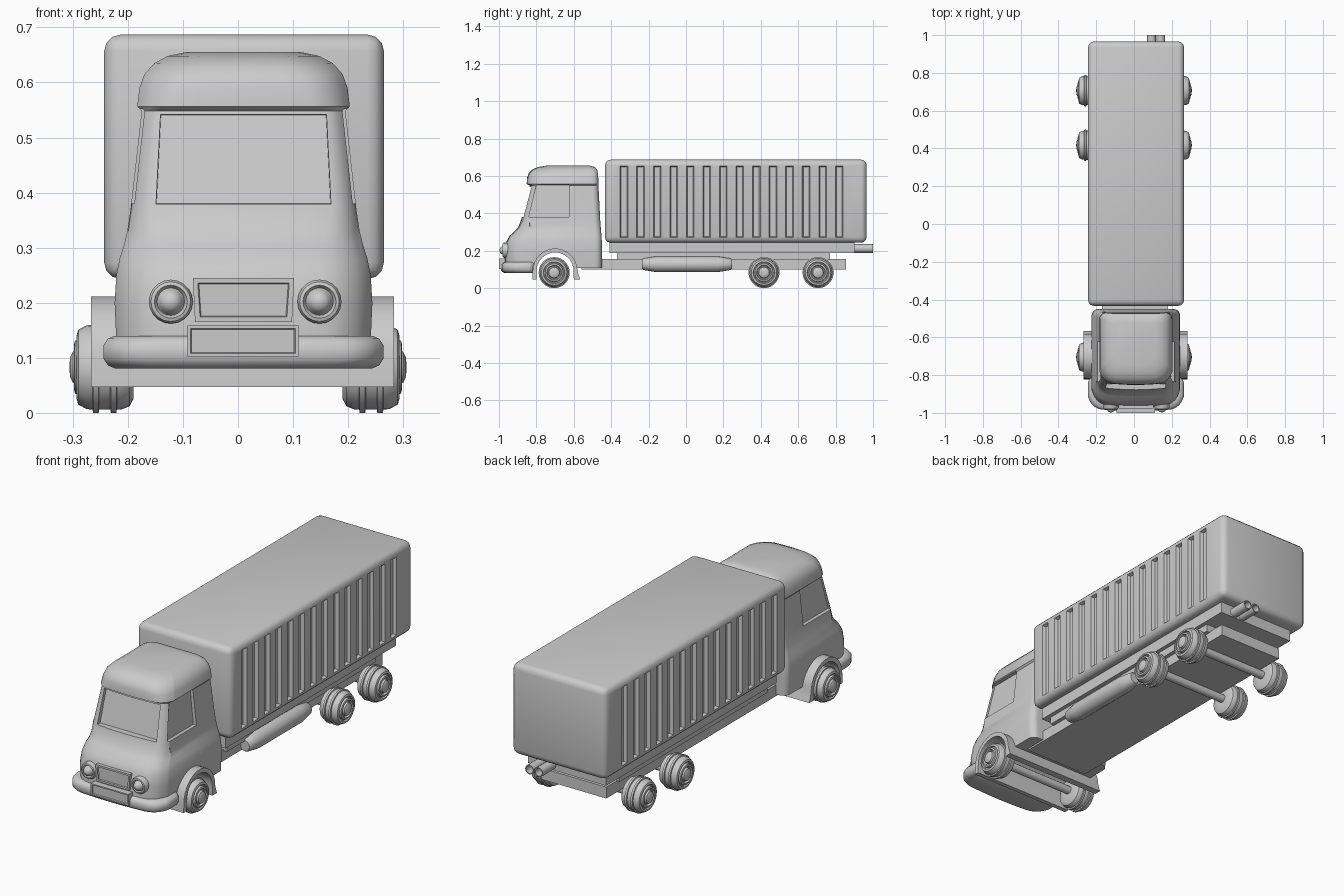
import bpy, bmesh, math
from mathutils import Vector

if "Cube" in bpy.data.objects:
    bpy.data.objects.remove(bpy.data.objects["Cube"])

CX = 0.01  # cab and container sit slightly off the wheel centre line


def finish(name, bm, angle=35, bevel=0, segs=2):
    bmesh.ops.recalc_face_normals(bm, faces=bm.faces)
    me = bpy.data.meshes.new(name)
    bm.to_mesh(me)
    bm.free()
    ob = bpy.data.objects.new(name, me)
    bpy.context.collection.objects.link(ob)
    if bevel:
        m = ob.modifiers.new("bevel", 'BEVEL')
        m.width, m.segments, m.limit_method = bevel, segs, 'ANGLE'
        apply(ob, m)
    smooth(ob, angle)
    return ob


def select(ob):
    bpy.ops.object.select_all(action='DESELECT')
    ob.select_set(True)
    bpy.context.view_layer.objects.active = ob


def apply(ob, mod):
    select(ob)
    bpy.ops.object.modifier_apply(modifier=mod.name)


def smooth(ob, angle=35):
    select(ob)
    bpy.ops.object.shade_smooth_by_angle(angle=math.radians(angle))


def bridge(bm, rings, caps=True):
    loops = [[bm.verts.new(p) for p in r] for r in rings]
    n = len(loops[0])
    for a, b in zip(loops, loops[1:]):
        for i in range(n):
            bm.faces.new((a[i], a[(i + 1) % n], b[(i + 1) % n], b[i]))
    if caps:
        bm.faces.new(loops[0])
        bm.faces.new(loops[-1])


def loft(name, rings, **kw):
    bm = bmesh.new()
    bridge(bm, rings)
    return finish(name, bm, **kw)


def box(name, x0, x1, y0, y1, z0, z1, **kw):
    ring = lambda z: [(x0, y0, z), (x1, y0, z), (x1, y1, z), (x0, y1, z)]
    return loft(name, [ring(z0), ring(z1)], **kw)


def lathe(name, profile, axis, loc, segs=24, flip=1):
    """Revolve (radius, offset) pairs about the x or y axis."""
    rings = []
    for r, a in profile:
        ring = []
        for i in range(segs):
            t = math.tau * i / segs
            c, s = r * math.cos(t), r * math.sin(t)
            p = (a * flip, c, s) if axis == 'x' else (c, a * flip, s)
            ring.append(Vector(loc) + Vector(p))
        rings.append(ring)
    return loft(name, rings)


def cut(ob, cutters):
    for c in cutters:
        m = ob.modifiers.new("cut", 'BOOLEAN')
        m.operation, m.object, m.solver = 'DIFFERENCE', c, 'EXACT'
        apply(ob, m)
        bpy.data.objects.remove(c, do_unlink=True)
    smooth(ob)


def outline(z, hw, yf, yb, rf, rb=0.035, bow=0.015):
    """Rounded rectangle in plan with a gently bowed front."""
    pts = []
    corners = [(hw - rb, yb - rb, rb, 0), (-hw + rb, yb - rb, rb, 90),
               (-hw + rf, yf + rf, rf, 180), (hw - rf, yf + rf, rf, 270)]
    for cx, cy, r, a0 in corners:
        for k in range(7):
            t = math.radians(a0 + 15 * k)
            pts.append([cx + r * math.cos(t), cy + r * math.sin(t)])
        if a0 == 180:
            w = hw - rf
            pts += [[w * f, yf] for f in (-0.67, -0.33, 0, 0.33, 0.67)]
    out = []
    for x, y in pts:
        if y < yf + rf:
            y += bow * (x / hw) ** 2
        out.append((x + CX, y, z))
    return out


# cab shell, lofted upwards: z, half width, front y, back y, front corner radius
cab = loft("cab", [outline(*s) for s in [
    (.108, .230, -.970, -.450, .09), (.20, .234, -.970, -.450, .09),
    (.25, .231, -.960, -.450, .09), (.28, .225, -.943, -.452, .085),
    (.305, .217, -.915, -.454, .075), (.33, .211, -.895, -.456, .06),
    (.37, .205, -.880, -.459, .045), (.548, .185, -.835, -.468, .04),
    (.556, .193, -.852, -.468, .07), (.59, .189, -.850, -.469, .08),
    (.615, .180, -.841, -.471, .08), (.635, .162, -.820, -.475, .08),
    (.648, .138, -.790, -.487, .075), (.655, .105, -.745, -.515, .06)]])

# windscreen, side window and wheel well openings
cutters = [loft("windscreen_cutter", [
    [(CX - .168, -1.1, .374), (CX + .168, -1.1, .374), (CX + .163, -1.1, .552), (CX - .163, -1.1, .552)],
    [(CX - .158, -.848, .380), (CX + .158, -.848, .380), (CX + .15, -.81, .541), (CX - .15, -.81, .541)]])]
for s in (-1, 1):
    win = lambda b, t: [(CX + s * b, -.84, .38), (CX + s * b, -.625, .38),
                        (CX + s * t, -.625, .552), (CX + s * t, -.80, .552)]
    cutters.append(loft("side_window_cutter", [win(.3, .3), win(.187, .170)]))
cutters.append(lathe("well_cutter", [(.108, -.4), (.108, .4)], 'x', (0, -.70, .092), 32))
cut(cab, cutters)

# wheel arch spanning the full width
arc = []
for r, ts in ((.12, range(0, 181, 12)), (.099, range(180, -1, -12))):
    row = [(-.70 + r * math.cos(math.radians(t)), .092 + r * math.sin(math.radians(t))) for t in ts]
    if r > .11:
        arc += [(-.566, .047), (-.575, .075)] + row + [(-.822, .047)]
    else:
        arc += [(-.80, .047)] + row + [(-.60, .047)]
loft("front_wheel_arch", [[(x, y, z) for y, z in arc] for x in (-.267, .283)])

# bumper, number plate and grille
loft("bumper", [outline(z, .254 - d, -.99 + d, -.81, .075) for z, d in
                [(.081, .02), (.086, .008), (.098, 0), (.123, 0), (.135, .008), (.14, .02)]], angle=50)


def panel(name, x0, x1, z0, z1, yf, yb, rim=.006, taper=0):
    """Framed plate with a recessed middle."""
    def ring(d, y):
        return [(x0 + d + taper, y, z0 + d), (x1 - d - taper, y, z0 + d), (x1 - d, y, z1 - d), (x0 + d, y, z1 - d)]
    loft(name, [ring(0, yb), ring(0, yf), ring(rim, yf), ring(rim + .002, yf + .006)], angle=20)


panel("number_plate", -.092, .110, .102, .159, -1.0, -.95)
panel("grille", -.082, .102, .165, .245, -.977, -.93, .009, .004)

# headlights
for s in (-1, 1):
    lathe("headlight", [(.040, .05), (.040, -.01), (.036, -.018), (.030, -.020), (.025, -.012),
                        (.022, -.016), (.019, -.026), (.012, -.032), (.004, -.035)],
          'y', (.013 + s * .135, -.962, .202), 20)

# cargo container with recessed side slots
cont = box("container", -.243, .265, -.433, .966, .243, .687, bevel=.03, segs=3)
bm = bmesh.new()
for i in range(14):
    y = -.3315 + i * .0885
    for x, dx in ((-.243, .016), (.265, -.016)):
        def slot(px, d):
            return [(px, y - d, .272 + .02 - d), (px, y + d, .272 + .02 - d),
                    (px, y + d, .652 - .02 + d), (px, y - d, .652 - .02 + d)]
        bridge(bm, [slot(x - dx, .026), slot(x + dx, .015)])
cut(cont, [finish("slot_cutter", bm)])

# underframe slabs
box("container_bed", -.20, .22, -.41, .90, .187, .245)
box("sub_frame", -.18, .20, -.37, .77, .150, .19)
box("chassis", -.17, .18, -.56, .855, .10, .155)

# twin tail pipes and side tank
for x in (.093, .142):
    lathe("tail_pipe", [(.023, .60), (.023, 1.0), (.018, 1.0), (.018, .96)], 'y', (x, 0, .212), 16)
lathe("fuel_tank", [(.026, -.235), (.031, -.228), (.042, -.16), (.042, .17), (.031, .238), (.026, .245)],
      'y', (.20, 0, .128), 16)

# wheels and axles
tyre = [(.03, .190), (.058, .190), (.071, .197), (.077, .212), (.077, .220), (.083, .221), (.083, .231),
        (.077, .232), (.077, .252), (.083, .253), (.083, .263), (.077, .264), (.076, .275), (.068, .290),
        (.058, .293), (.055, .285), (.050, .285), (.048, .296), (.040, .298), (.036, .288), (.031, .288),
        (.028, .300), (.018, .305), (.004, .306)]
for label, y in (("front", -.705), ("rear_inner", .417), ("rear_outer", .706)):
    for s in (-1, 1):
        lathe(label + "_wheel", tyre, 'x', (0, y, .083), 28, s)
    lathe(label + "_axle", [(.02, -.2), (.02, .2)], 'x', (0, y, .085), 12)
